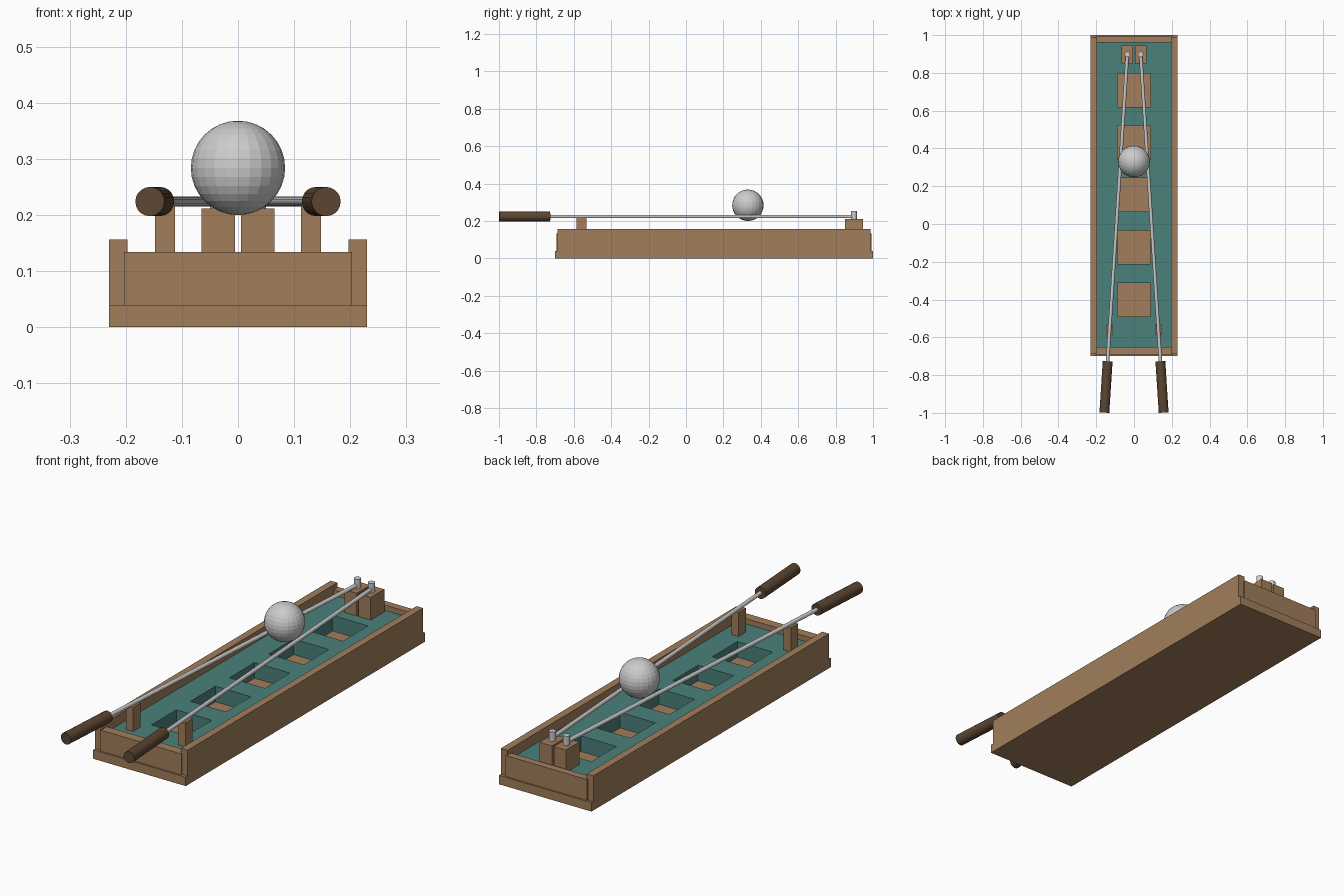
import bpy, bmesh
from mathutils import Vector

if "Cube" in bpy.data.objects:
    bpy.data.objects.remove(bpy.data.objects["Cube"])


def material(name, rgb):
    m = bpy.data.materials.new(name)
    m.diffuse_color = (*rgb, 1)
    m.use_nodes = True
    m.node_tree.nodes["Principled BSDF"].inputs["Base Color"].default_value = m.diffuse_color
    return m


wood = material("wood", (0.36, 0.21, 0.105))
dark_wood = material("dark_wood", (0.105, 0.06, 0.032))
teal = material("teal", (0.07, 0.22, 0.2))


def finish(name, bm, mat=None):
    me = bpy.data.meshes.new(name)
    bm.to_mesh(me)
    bm.free()
    ob = bpy.data.objects.new(name, me)
    bpy.context.collection.objects.link(ob)
    if mat:
        me.materials.append(mat)
    return ob


def box(name, x, y, z, mat):
    bm = bmesh.new()
    bmesh.ops.create_cube(bm, size=1)
    bmesh.ops.scale(bm, vec=(abs(x[1] - x[0]), y[1] - y[0], z[1] - z[0]), verts=bm.verts)
    bmesh.ops.translate(bm, vec=(sum(x) / 2, sum(y) / 2, sum(z) / 2), verts=bm.verts)
    return finish(name, bm, mat)


def rod(name, a, b, radius, sides, mat=None):
    a, b = Vector(a), Vector(b)
    bm = bmesh.new()
    bmesh.ops.create_cone(bm, cap_ends=True, segments=sides, radius1=radius,
                          radius2=radius, depth=(b - a).length)
    ob = finish(name, bm, mat)
    ob.location = (a + b) / 2
    ob.rotation_euler = (b - a).to_track_quat('Z', 'Y').to_euler()
    return ob


# Tray: base, end boards, side rails
FLOOR, TOP = 0.04, 0.11
box("base", (-0.23, 0.23), (-0.70, 1.0), (0, FLOOR), wood)
box("front_board", (-0.203, 0.203), (-0.692, -0.65), (FLOOR, 0.134), wood)
box("back_board", (-0.203, 0.203), (0.96, 0.993), (FLOOR, 0.134), wood)

# Playing board with five square pockets
xs = [-0.198, -0.088, 0.088, 0.198]
ys = [-0.65]
for i in range(5):
    c = -0.401 + i * 0.2775
    ys += [c - 0.089, c + 0.089]
ys.append(0.96)
bm = bmesh.new()
grid = [[bm.verts.new((x, y, TOP)) for x in xs] for y in ys]
for j in range(len(ys) - 1):
    for i in range(3):
        if i == 1 and j % 2 == 1:
            continue
        bm.faces.new((grid[j][i], grid[j][i + 1], grid[j + 1][i + 1], grid[j + 1][i]))
board = finish("playing_board", bm, teal)
solid = board.modifiers.new("thickness", 'SOLIDIFY')
solid.thickness = TOP - FLOOR
solid.offset = -1

# Mirrored parts: rails, supports, pivots, rods and handles
ROD_Z = 0.224
for side, s in (("left", -1), ("right", 1)):
    box(side + "_rail", (s * 0.197, s * 0.23), (-0.686, 0.987), (FLOOR, 0.156), wood)
    box(side + "_front_post", (s * 0.112, s * 0.148), (-0.585, -0.533), (TOP, 0.218), wood)
    box(side + "_back_block", (s * 0.005, s * 0.065), (0.85, 0.946), (TOP, 0.212), wood)
    rod(side + "_pivot_peg", (s * 0.035, 0.898, 0.205), (s * 0.035, 0.898, 0.254), 0.015, 16)
    rod(side + "_rod", (s * 0.035, 0.898, ROD_Z), (s * 0.142, -0.76, ROD_Z), 0.009, 12)
    rod(side + "_handle", (s * 0.1395, -0.727, ROD_Z), (s * 0.157, -0.9985, ROD_Z),
        0.026, 20, dark_wood)

# Ball resting on the rods
bm = bmesh.new()
bmesh.ops.create_uvsphere(bm, u_segments=24, v_segments=16, radius=0.084)
finish("ball", bm).location = (0, 0.331, 0.284)
